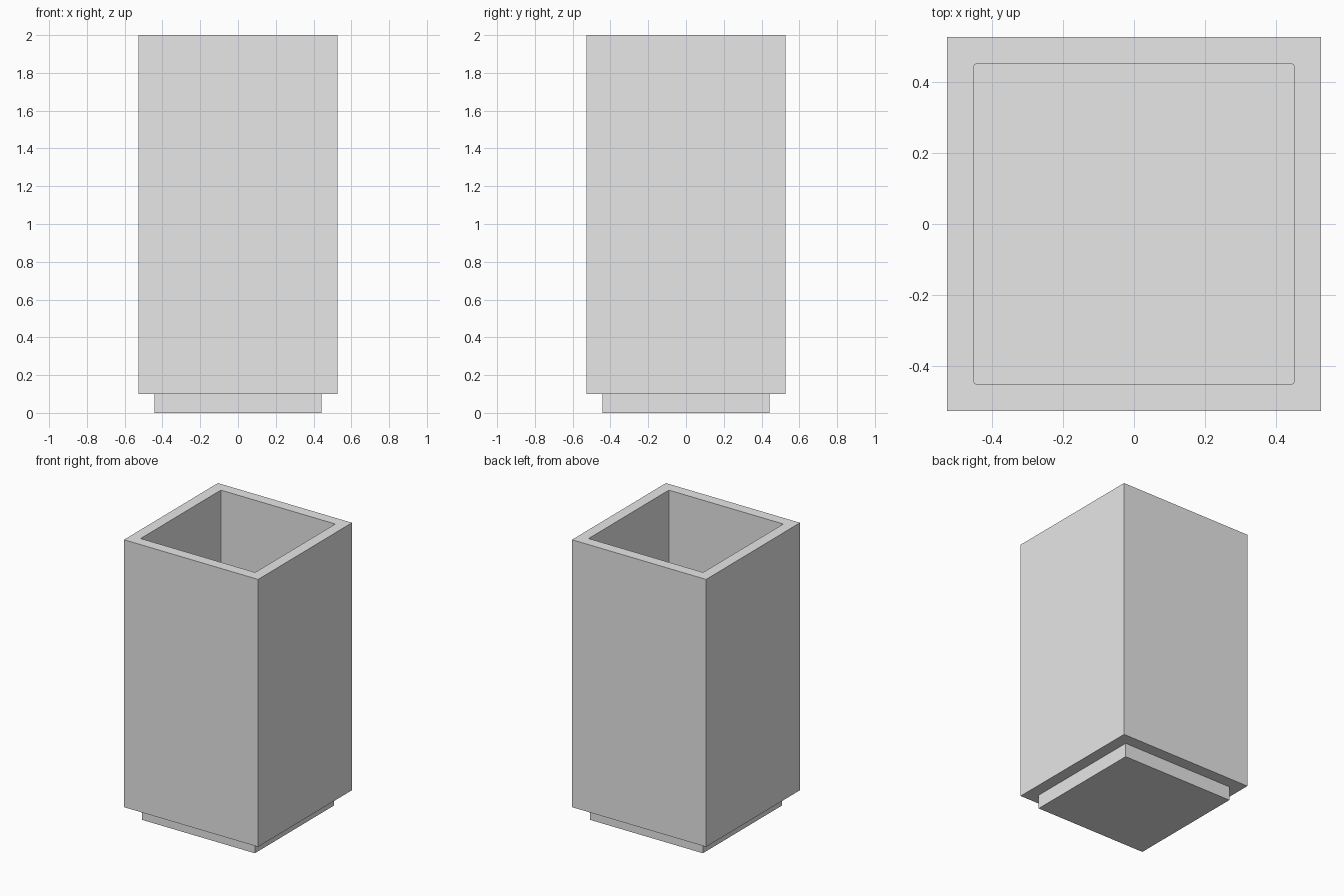
import bpy
import bmesh

cube = bpy.data.objects.get("Cube")
if cube:
    bpy.data.objects.remove(cube, do_unlink=True)

HALF, INNER, BASE = 0.527, 0.45, 0.443   # half widths
TOP, BASE_TOP, FLOOR = 2.0, 0.1, 0.18    # heights

grey = bpy.data.materials.new("light grey")
grey.use_nodes = True
colour = (0.8, 0.8, 0.8, 1)
grey.diffuse_color = colour
grey.node_tree.nodes["Principled BSDF"].inputs["Base Color"].default_value = colour


def add_block(bm, half, z0, z1):
    """Add a square block spanning z0 to z1."""
    verts = bmesh.ops.create_cube(bm, size=1)["verts"]
    for v in verts:
        v.co.x *= 2 * half
        v.co.y *= 2 * half
        v.co.z = z1 if v.co.z > 0 else z0


def finish(bm, name):
    mesh = bpy.data.meshes.new(name)
    bm.to_mesh(mesh)
    bm.free()
    mesh.materials.append(grey)
    obj = bpy.data.objects.new(name, mesh)
    bpy.context.collection.objects.link(obj)
    return obj


# Planter body: a tall block with its top inset and sunk into a deep well
bm = bmesh.new()
add_block(bm, HALF, BASE_TOP, TOP)
bm.faces.ensure_lookup_table()
top = max(bm.faces, key=lambda f: f.calc_center_median().z)
bmesh.ops.inset_region(bm, faces=[top], thickness=HALF - INNER, use_even_offset=True)
well = bmesh.ops.extrude_discrete_faces(bm, faces=[top])["faces"][0]
for v in well.verts:
    v.co.z = FLOOR

# Slightly rounded upright corners inside the well
corners = [e for e in bm.edges
           if all(abs(v.co.x) < HALF - 0.01 for v in e.verts)
           and abs(e.verts[0].co.z - e.verts[1].co.z) > 1]
bmesh.ops.bevel(bm, geom=corners, offset=0.005, segments=2, profile=0.5, affect='EDGES')
bmesh.ops.recalc_face_normals(bm, faces=bm.faces)
finish(bm, "planter_body")

# Recessed plinth under the body
bm = bmesh.new()
add_block(bm, BASE, 0, BASE_TOP)
finish(bm, "recessed_plinth")
